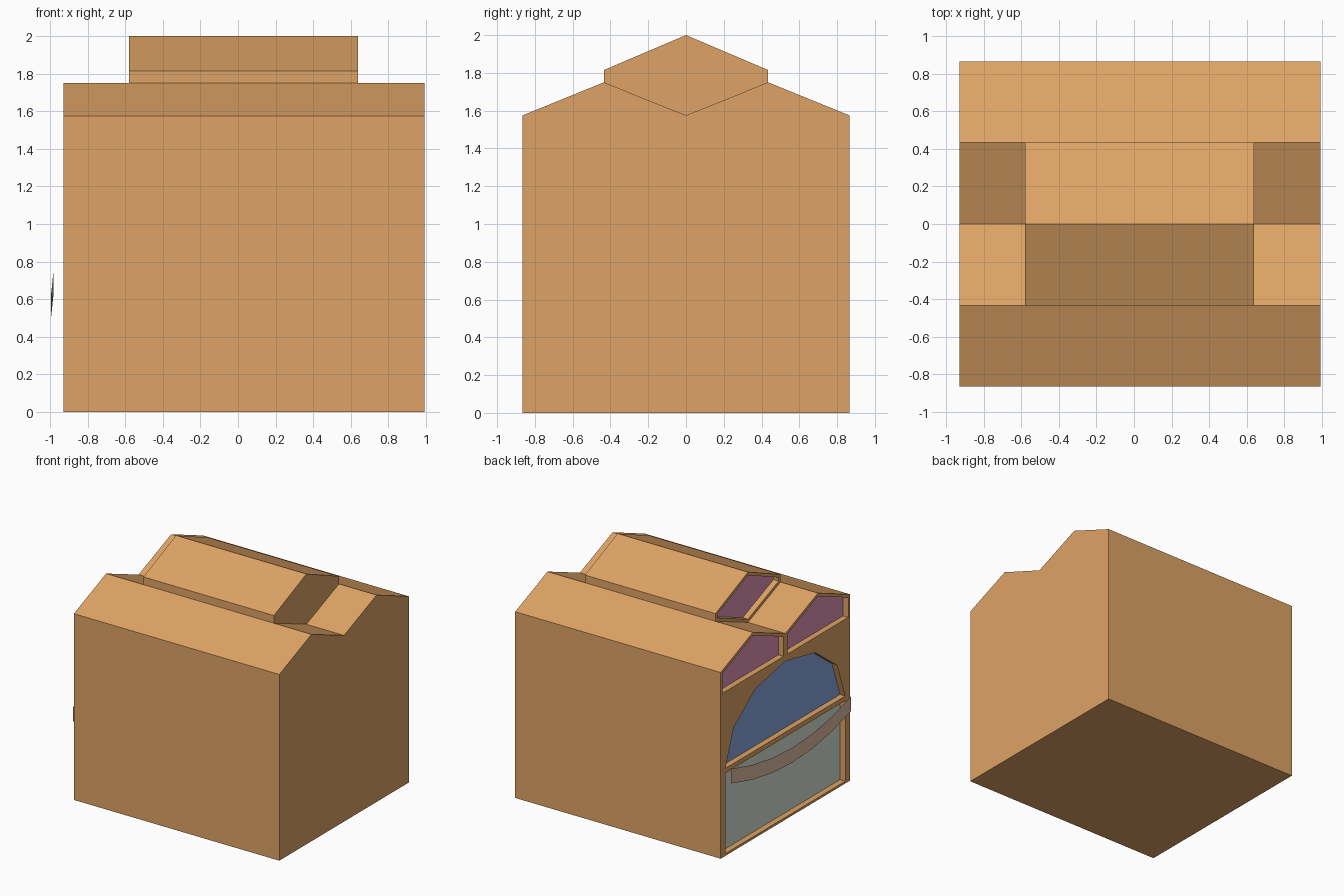
import bpy, bmesh, math

if "Cube" in bpy.data.objects:
    bpy.data.objects.remove(bpy.data.objects["Cube"])

def material(name, rgb):
    m = bpy.data.materials.new(name)
    m.diffuse_color = (*rgb, 1)
    m.use_nodes = True
    m.node_tree.nodes["Principled BSDF"].inputs["Base Color"].default_value = m.diffuse_color
    return m

CARD = material("card", (0.73, 0.37, 0.13))
PURPLE = material("purple", (0.73, 0.29, 0.47))
BLUE = material("blue", (0.25, 0.38, 0.73))
PALE = material("pale_grey", (0.68, 0.73, 0.65))
TAN = material("tan", (0.73, 0.49, 0.36))

def add(name, bm, mat):
    me = bpy.data.meshes.new(name)
    bm.to_mesh(me)
    bm.free()
    ob = bpy.data.objects.new(name, me)
    me.materials.append(mat)
    bpy.context.collection.objects.link(ob)
    return ob

def prism(name, pts, x0, x1, mat):
    """Extrude a (y, z) outline along x; x1=None leaves a flat sheet."""
    bm = bmesh.new()
    face = bm.faces.new([bm.verts.new((x0, y, z)) for y, z in pts])
    if x1 is not None:
        new = bmesh.ops.extrude_face_region(bm, geom=[face])["geom"]
        verts = [v for v in new if isinstance(v, bmesh.types.BMVert)]
        bmesh.ops.translate(bm, verts=verts, vec=(x1 - x0, 0, 0))
        bmesh.ops.recalc_face_normals(bm, faces=bm.faces)
    else:
        face.normal_update()
        if face.normal.x > 0:
            face.normal_flip()
    return add(name, bm, mat)

def flip(pts):
    return [(-y, z) for y, z in reversed(pts)]

def recess(wall, name, pts, x, mat, depth=0.05):
    """Cut a shallow opening into a wall at x and back it with a coloured pane."""
    cutter = prism(name + "_cutter", pts, x - 0.05, x + depth, CARD)
    cutter.hide_render = True
    cutter.hide_set(True)
    mod = wall.modifiers.new(name, "BOOLEAN")
    mod.operation, mod.solver, mod.object = "DIFFERENCE", "EXACT", cutter
    prism(name, pts, x + depth - 0.001, None, mat)

# Main hall with twin-gabled roof
half = [(0.865, 0), (0.865, 1.575), (0.435, 1.75)]
hall = prism("hall", half + [(0, 1.575)] + flip(half), -0.93, 0.992, CARD)

# Raised roof section sitting in the valley
side = [(0.435, 1.75), (0.435, 1.815)]
upper = prism("upper_roof", side + [(0, 2.0)] + flip(side) + [(0, 1.575)], -0.58, 0.64, CARD)

# Gable windows
gable = [(0.84, 1.39), (0.84, 1.558), (0.435, 1.723), (0.025, 1.558), (0.025, 1.39)]
recess(hall, "gable_window_left", gable, -0.93, PURPLE)
recess(hall, "gable_window_right", flip(gable), -0.93, PURPLE)

# Upper roof window
side = [(0.41, 1.767), (0.41, 1.798)]
recess(upper, "upper_window", side + [(0, 1.973)] + flip(side) + [(0, 1.602)], -0.58, PURPLE)

# Arched window with six segments
arch = [(0.8 * math.cos(math.pi * i / 6), 0.74 + 0.6 * math.sin(math.pi * i / 6)) for i in range(7)]
recess(hall, "arched_window", arch, -0.93, BLUE)

# Wide entrance
recess(hall, "entrance", [(0.8, 0.02), (0.8, 0.70), (-0.8, 0.70), (-0.8, 0.02)], -0.93, PALE)

# Sagging banner hung across the entrance
bm = bmesh.new()
rows = []
for i in range(7):
    t = -1 + i / 3
    x, z = -0.995 + 0.013 * t * t, 0.5 + 0.125 * t * t
    rows.append([bm.verts.new((x, 0.8 * t, z + h)) for h in (0, 0.125)])
for a, b in zip(rows, rows[1:]):
    bm.faces.new((a[0], a[1], b[1], b[0]))
bm.normal_update()
if bm.faces[:][0].normal.x > 0:
    bmesh.ops.reverse_faces(bm, faces=bm.faces[:])
add("banner", bm, TAN)
